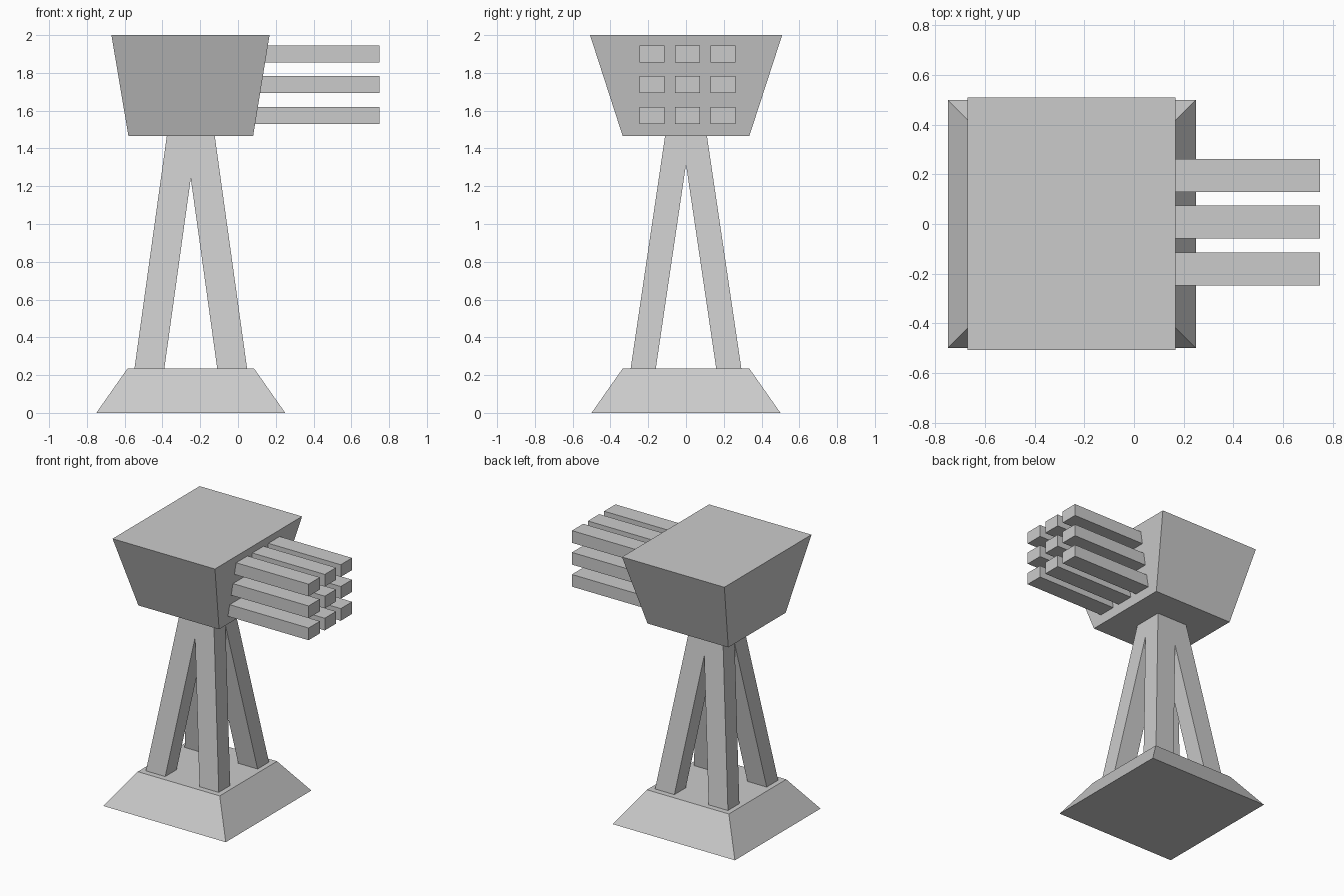
import bpy

if "Cube" in bpy.data.objects:
    bpy.data.objects.remove(bpy.data.objects["Cube"])

CX = -0.25  # tower axis


def loft(name, bottom, top):
    """Six-sided solid between two rectangles (x0, x1, y0, y1, z)."""
    verts = []
    for x0, x1, y0, y1, z in (bottom, top):
        verts += [(x0, y0, z), (x1, y0, z), (x1, y1, z), (x0, y1, z)]
    faces = [(3, 2, 1, 0), (4, 5, 6, 7)]
    faces += [(i, (i + 1) % 4, (i + 1) % 4 + 4, i + 4) for i in range(4)]
    mesh = bpy.data.meshes.new(name)
    mesh.from_pydata(verts, [], faces)
    obj = bpy.data.objects.new(name, mesh)
    bpy.context.collection.objects.link(obj)
    return obj


def span(centre, sign, inner, outer):
    """Ordered interval on one side of a centre."""
    return sorted((centre + sign * inner, centre + sign * outer))


# Tapered foot
loft("base", (-0.75, 0.25, -0.5, 0.5, 0), (-0.585, 0.085, -0.335, 0.335, 0.235))

# Four leaning legs that merge and cross at the top
for sx in (-1, 1):
    for sy in (-1, 1):
        loft("leg",
             (*span(CX, sx, 0.14, 0.298), *span(0, sy, 0.16, 0.293), 0.235),
             (*span(CX, sx, -0.031, 0.127), *span(0, sy, -0.022, 0.111), 1.465))

# Flared turret housing
loft("turret_head", (-0.58, 0.08, -0.335, 0.335, 1.465),
     (-0.67, 0.167, -0.508, 0.509, 2.0))

# Three by three block of square barrels
for y in (-0.181, 0.008, 0.195):
    for z in (1.53, 1.693, 1.854):
        loft("barrel", (0.05, 0.75, y - 0.066, y + 0.066, z),
             (0.05, 0.75, y - 0.066, y + 0.066, z + 0.09))
